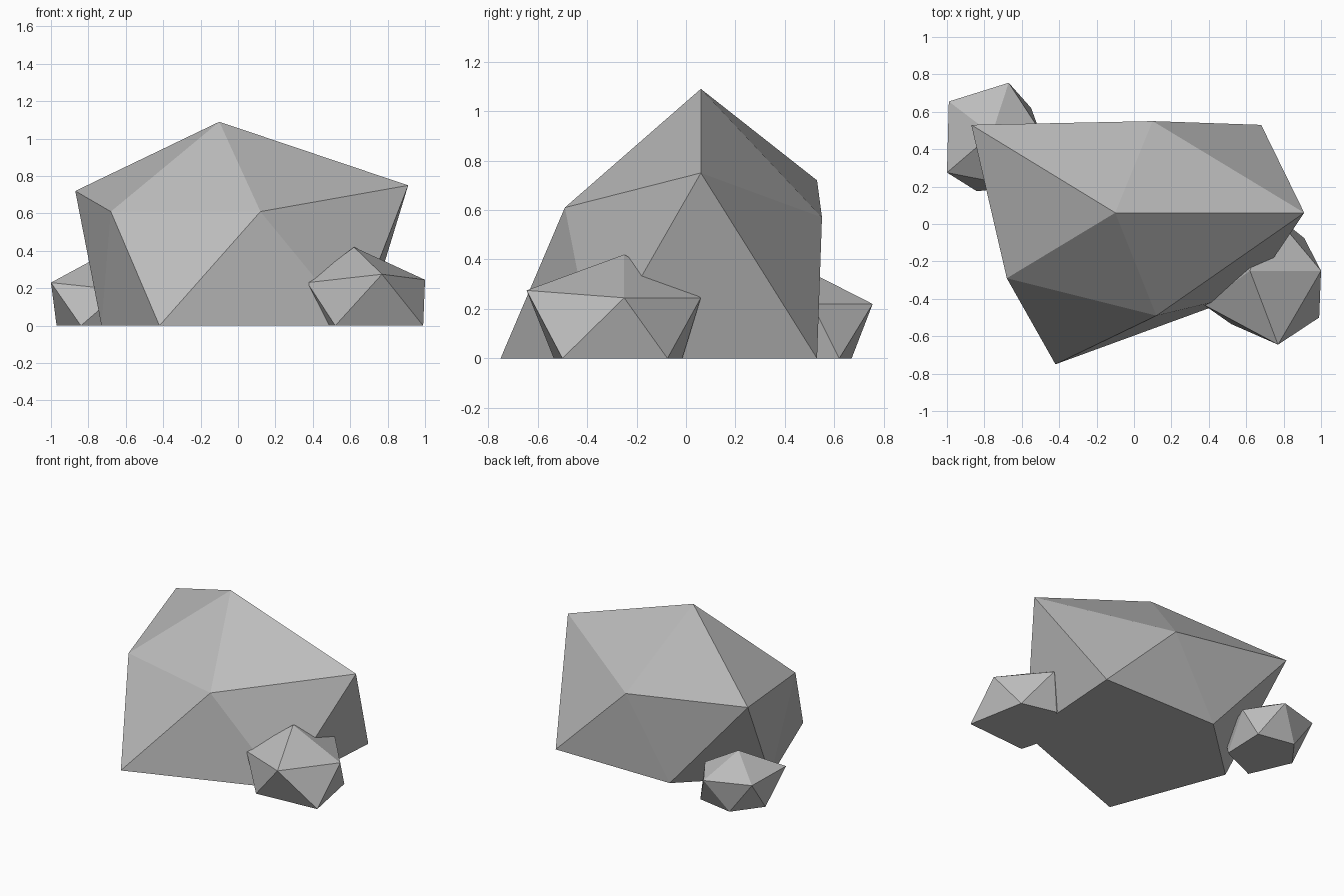
import bpy
import bmesh

# Remove the default object
default_cube = bpy.data.objects.get("Cube")
if default_cube:
    bpy.data.objects.remove(default_cube, do_unlink=True)

# Single stone colour
stone = bpy.data.materials.new("stone_grey")
stone.use_nodes = True
stone.diffuse_color = (0.5, 0.5, 0.5, 1)
stone.node_tree.nodes["Principled BSDF"].inputs["Base Color"].default_value = stone.diffuse_color


def make_rock(name, peak, shoulder, foot):
    """Faceted rock: a peak, a ring of shoulder points and a ring of ground
    points, each ground point lying between two neighbouring shoulders."""
    bm = bmesh.new()
    top = bm.verts.new(peak)
    upper = [bm.verts.new(point) for point in shoulder]
    lower = [bm.verts.new((x, y, 0)) for x, y in foot]
    count = len(upper)
    for i in range(count):
        j = (i + 1) % count
        bm.faces.new((top, upper[i], upper[j]))
        bm.faces.new((upper[i], lower[i], upper[j]))
        bm.faces.new((lower[i], lower[j], upper[j]))
    bm.faces.new(list(reversed(lower)))
    bmesh.ops.recalc_face_normals(bm, faces=bm.faces[:])

    mesh = bpy.data.meshes.new(name)
    bm.to_mesh(mesh)
    bm.free()
    mesh.materials.append(stone)
    rock = bpy.data.objects.new(name, mesh)
    bpy.context.collection.objects.link(rock)
    return rock


# Large central boulder
make_rock(
    "large_boulder",
    peak=(-.1, .06, 1.09),
    shoulder=[(.12, -.49, .61), (.91, .06, .75), (.1, .55, .57),
              (-.87, .53, .72), (-.68, -.29, .61)],
    foot=[(.62, -.37), (.68, .53), (-.24, .53), (-.73, .07), (-.42, -.75)],
)

# Small rock at the front left of the boulder
make_rock(
    "front_small_rock",
    peak=(.62, -.25, .42),
    shoulder=[(.77, -.645, .275), (1, -.25, .245), (.74, .06, .245),
              (.42, -.04, .24), (.37, -.43, .23)],
    foot=[(.99, -.5), (.91, -.075), (.66, -.015), (.43, -.2), (.52, -.535)],
)

# Small rock at the back right of the boulder
make_rock(
    "back_small_rock",
    peak=(-.76, .48, .36),
    shoulder=[(-.67, .755, .22), (-.99, .655, .23), (-1, .275, .23),
              (-.62, .2, .19), (-.51, .51, .22)],
    foot=[(-.82, .67), (-.97, .47), (-.84, .175), (-.56, .3), (-.55, .62)],
)
